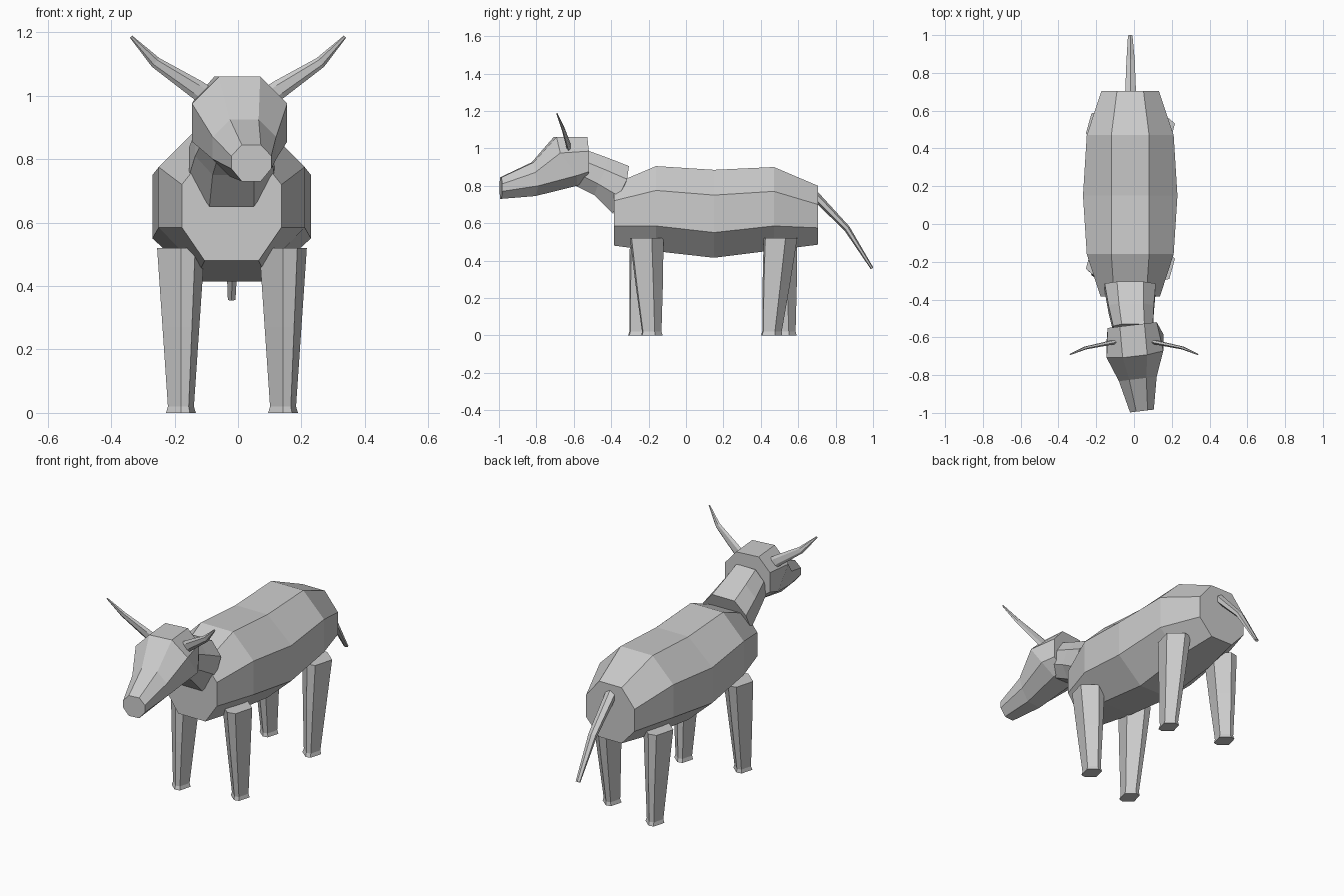
import bpy, bmesh
from mathutils import Vector

cube = bpy.data.objects.get("Cube")
if cube:
    bpy.data.objects.remove(cube, do_unlink=True)

grey = bpy.data.materials.new("plain grey")
grey.use_nodes = True
grey.diffuse_color = (0.6, 0.6, 0.6, 1)
grey.node_tree.nodes["Principled BSDF"].inputs["Base Color"].default_value = (0.6, 0.6, 0.6, 1)


def loft(name, rings):
    """Skin a list of equal-length rings and cap both ends."""
    bm = bmesh.new()
    loops = [[bm.verts.new(p) for p in ring] for ring in rings]
    n = len(loops[0])
    for a, b in zip(loops, loops[1:]):
        for i in range(n):
            j = (i + 1) % n
            bm.faces.new((a[i], a[j], b[j], b[i]))
    bm.faces.new(loops[0])
    bm.faces.new(loops[-1])
    bmesh.ops.recalc_face_normals(bm, faces=bm.faces)
    mesh = bpy.data.meshes.new(name)
    bm.to_mesh(mesh)
    bm.free()
    mesh.materials.append(grey)
    obj = bpy.data.objects.new(name, mesh)
    bpy.context.collection.objects.link(obj)
    return obj


def octagon(cx, wide, flat, ys, zs, yaw=0.0):
    """Eight-sided ring; ys and zs run from the top edge to the bottom edge."""
    half = list(zip((flat, wide, wide, flat), ys, zs))
    ring = half + [(-x, y, z) for x, y, z in reversed(half)]
    return [(cx + x, y + yaw * x, z) for x, y, z in ring]


def horn_tube(name, path, side, widths, depths):
    """Tapered six-sided tube; side is the axis kept across the bend."""
    side = Vector(side)
    path = [Vector(p) for p in path]
    rings = []
    for i, p in enumerate(path):
        along = path[min(i + 1, len(path) - 1)] - path[max(i - 1, 0)]
        up = along.cross(side).normalized()
        rings.append([p + side * depths[i] * s + up * widths[i] * u
                      for s, u in ((0, 1), (1, .5), (1, -.5), (0, -1), (-1, -.5), (-1, .5))])
    return loft(name, rings)


# Barrel-shaped body
body = [(-.385, .157, .085, (.81, .72, .585, .48)),
        (-.16, .23, .1, (.905, .775, .585, .45)),
        (.15, .25, .1, (.885, .75, .55, .415)),
        (.47, .23, .1, (.90, .77, .585, .455)),
        (.705, .152, .07, (.80, .70, .575, .485))]
loft("body", [octagon(-.02, w, f, (y,) * 4, zs) for y, w, f, zs in body])

# Neck rising forward
loft("neck", [
    octagon(-.02, .135, .07, (-.305, -.315, -.36, -.39), (.905, .835, .745, .65)),
    octagon(-.015, .12, .065, (-.42, -.43, -.47, -.49), (.95, .885, .81, .75)),
    octagon(-.005, .105, .06, (-.53, -.54, -.57, -.59), (.99, .93, .86, .80))])

# Head, turned slightly to one side
yaw = .12
loft("head", [
    octagon(-.01, .13, .065, (-.535,) * 4, (1.06, .985, .875, .83), yaw),
    octagon(.005, .15, .065, (-.70, -.69, -.60, -.59), (1.06, .975, .855, .80), yaw),
    octagon(.02, .10, .045, (-.82, -.82, -.80, -.81), (.925, .87, .80, .745), yaw),
    octagon(.042, .063, .03, (-.99,) * 4, (.845, .81, .77, .73), yaw)])

# Horns
for label, s in (("left", 1), ("right", -1)):
    horn_tube(label + "_horn",
              [(s * .08, -.62, .985), (s * .13, -.63, 1.02),
               (s * .26, -.657, 1.105), (s * .337, -.69, 1.186)],
              (0, 1, 0), (.032, .03, .018, .005), (.01, .01, .007, .003))

# Tail
horn_tube("tail", [(-.018, .68, .757), (-.018, .86, .572), (-.02, .995, .358)],
          (1, 0, 0), (.025, .017, .008), (.029, .022, .012))

# Legs: six-sided, tapering, with a small flared hoof edge
outline = ((-1, -.3), (0, -1), (.6, -.9), (1, .3), (0, 1), (-.6, .9))
levels = ((.52, .075, .09), (.27, .058, .073), (.02, .041, .052), (0, .047, .057))


def leg(name, x, top_y, foot_y):
    rings = []
    for z, w, d in levels:
        y = foot_y + (top_y - foot_y) * z / .52
        rings.append([(x + w * u, y + d * v, z) for u, v in outline])
    return loft(name, rings)


leg("front_left_leg", .142, -.21, -.182)
leg("front_right_leg", -.18, -.21, -.252)
leg("rear_left_leg", .142, .505, .458)
leg("rear_right_leg", -.18, .505, .535)
